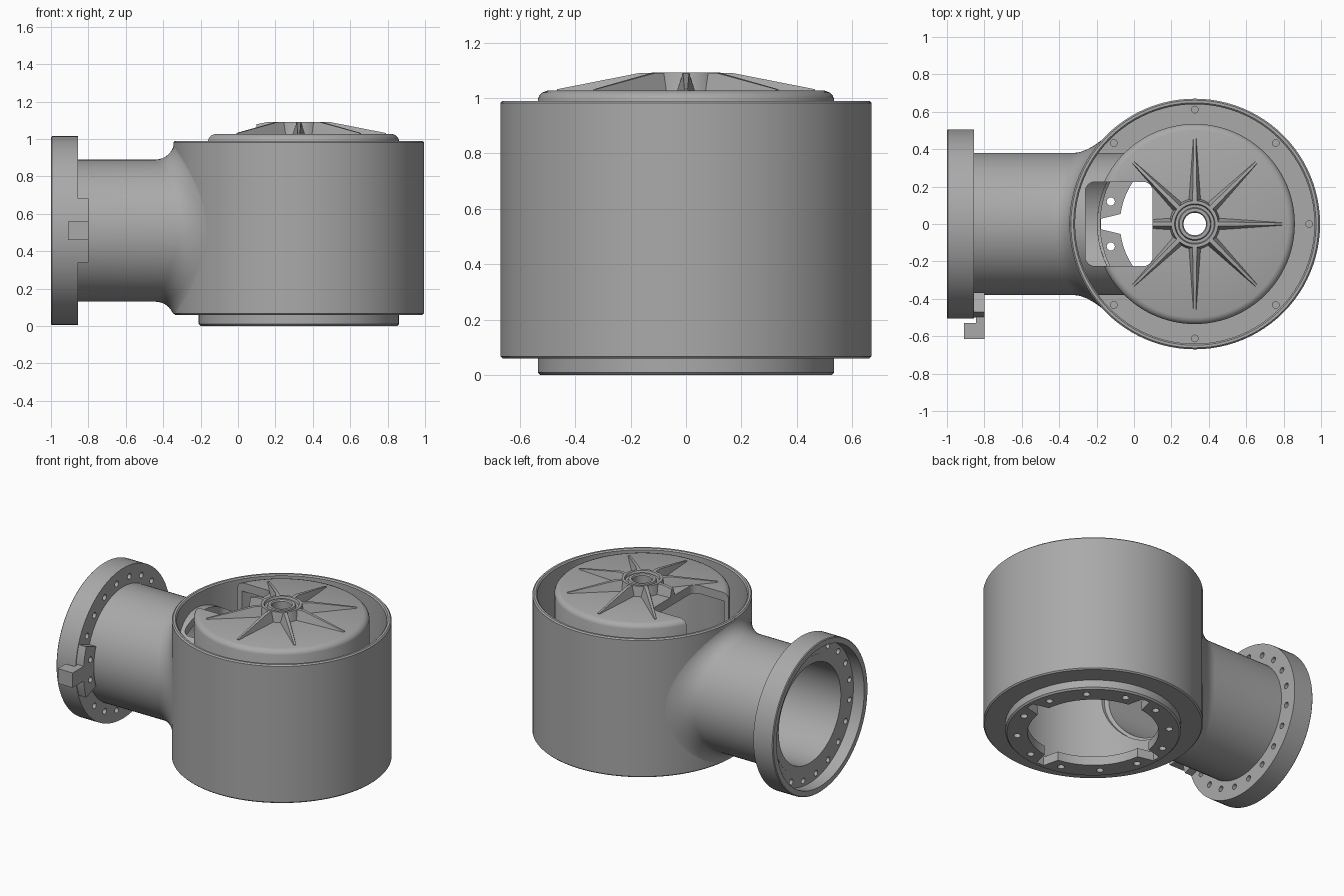
import bpy, bmesh
from math import sin, cos, pi, sqrt, radians, tau
from mathutils import Vector

cube = bpy.data.objects.get("Cube")
if cube:
    bpy.data.objects.remove(cube, do_unlink=True)

CX = 0.325      # housing axis
PZ = 0.51       # pipe axis height
SEGS = 96

metal = bpy.data.materials.new("cast_grey")
metal.use_nodes = True
GREY = (0.4, 0.4, 0.4, 1)
metal.diffuse_color = GREY
metal.node_tree.nodes["Principled BSDF"].inputs["Base Color"].default_value = GREY


def finish(name, bm):
    bmesh.ops.recalc_face_normals(bm, faces=bm.faces)
    mesh = bpy.data.meshes.new(name)
    bm.to_mesh(mesh)
    bm.free()
    mesh.materials.append(metal)
    ob = bpy.data.objects.new(name, mesh)
    bpy.context.collection.objects.link(ob)
    return ob


def skin(bm, rings, loop=False):
    """Bridge closed rings; join the last to the first, or cap both ends."""
    rows = [[bm.verts.new(p) for p in ring] for ring in rings]
    n = len(rows[0])
    pairs = list(zip(rows, rows[1:]))
    if loop:
        pairs.append((rows[-1], rows[0]))
    else:
        bm.faces.new(rows[0])
        bm.faces.new(rows[-1])
    for a, b in pairs:
        for i in range(n):
            j = (i + 1) % n
            bm.faces.new((a[i], a[j], b[j], b[i]))


def hull(bm, points):
    verts = [bm.verts.new(p) for p in points]
    bmesh.ops.convex_hull(bm, input=verts)


def box_points(x, y, z):
    return [(a, b, c) for a in x for b in y for c in z]


def polar(r, a, z):
    return (CX + r * cos(a), r * sin(a), z)


def around_pipe(x, r, a):
    return (x, r * cos(a), PZ + r * sin(a))


def circle(n):
    return [tau * i / n for i in range(n)]


def cut(ob, *cutters):
    bpy.context.view_layer.objects.active = ob
    for c in cutters:
        m = ob.modifiers.new("cut", 'BOOLEAN')
        m.operation, m.solver, m.object = 'DIFFERENCE', 'EXACT', c
        bpy.ops.object.modifier_apply(modifier=m.name)


# Housing: outer wall, annular well, inner drum, top disc, hub and base boss
profile = [(.40, 0), (.525, 0), (.535, .01), (.535, .06), (.662, .06), (.67, .068),
           (.67, .982), (.662, .99), (.648, .99), (.64, .982), (.64, .15), (.535, .15),
           (.535, .995), (.53, 1.008), (.518, 1.02), (.5, 1.027), (.135, 1.027),
           (.125, 1.092), (.108, 1.092), (.103, 1.075), (.088, 1.075), (.083, 1.088),
           (.066, 1.088), (.06, 1.08), (.06, .97), (.505, .97), (.505, .06), (.40, .06)]
bm = bmesh.new()
skin(bm, [[polar(r, a, z) for r, z in profile] for a in circle(SEGS)], loop=True)
housing = finish("housing", bm)

# Eight tapered ribs around the hub
bm = bmesh.new()
for a in circle(8):
    pts = []
    for r, z, top, base in ((.118, 1.09, .012, .035), (.17, 1.09, .011, .03), (.465, 1.032, .006, .01)):
        for s in (-1, 1):
            for zz, w in ((z, top), (1.015, base)):
                pts.append((CX + r * cos(a) - s * w * sin(a), r * sin(a) + s * w * cos(a), zz))
    hull(bm, pts)
ribs = finish("hub_ribs", bm)

# Side pipe: tube running to the drum, with a fillet on the outer wall
FIL = 0.1


def pipe_section(a):
    def wall(radius, rho, off=0):
        y = rho * cos(a)
        x, y, z = around_pipe(CX - sqrt(radius ** 2 - y * y) - off, rho, a)
        return (x, y, min(max(z, .064), .986))
    pts = [around_pipe(-.921, .33, a), around_pipe(-.921, .38, a)]
    for k in range(9):
        t = pi / 2 * k / 8
        pts.append(wall(.67, .38 + FIL * (1 - cos(t)), FIL * (1 - sin(t)) - .004))
    pts += [wall(.65, .38), wall(.52, .38), wall(.52, .33)]
    return pts


bm = bmesh.new()
skin(bm, [pipe_section(a) for a in circle(SEGS)], loop=True)
pipe = finish("side_pipe", bm)

# Pipe flange with a raised rim
bm = bmesh.new()
rim = [(-1, .465), (-1, .5), (-.995, .505), (-.855, .505), (-.855, .35), (-.92, .35), (-.92, .465)]
skin(bm, [[around_pipe(x, r, a) for x, r in rim] for a in circle(SEGS)], loop=True)
flange = finish("pipe_flange", bm)

# Bracket on the flange: arc plate
bm = bmesh.new()
plate = [(-.86, .39), (-.86, .5), (-.8, .5), (-.8, .39)]
skin(bm, [[around_pipe(x, r, pi + radians(d)) for x, r in plate] for d in range(-20, 21, 4)])
bracket = finish("bracket_plate", bm)

# Bracket arm and its neck
bm = bmesh.new()
hull(bm, box_points((-.91, -.8), (-.615, -.53), (.46, .56)))
hull(bm, box_points((-.845, -.8), (-.535, -.48), (.46, .56)))
arm = finish("bracket_arm", bm)

# Cutter: rounded window through disc, drum side and tube top
bm = bmesh.new()
outline = []
for cx, cy, start in ((.05, .175, 0), (-.21, .175, 1), (-.21, -.175, 2), (.05, -.175, 3)):
    for k in range(7):
        a = pi / 2 * (start + k / 6)
        outline.append((cx + .05 * cos(a), cy + .05 * sin(a)))
skin(bm, [[(x, y, z) for x, y in outline] for z in (.5, 1.3)])
window = finish("window_cutter", bm)

# Cutter: pipe bore through both walls
bm = bmesh.new()
skin(bm, [[around_pipe(x, .35, a) for a in circle(SEGS)] for x in (-.6, .03)])
bore = finish("bore_cutter", bm)


# Cutter: bolt holes of the well and of the base
def drill(bm, r, a, radius, z0, z1):
    x, y, _ = polar(r, a, 0)
    skin(bm, [[(x + radius * cos(t), y + radius * sin(t), z) for t in circle(16)] for z in (z0, z1)])


bm = bmesh.new()
for a in circle(8):
    drill(bm, .612, a, .018, .1, .2)
for a in circle(12):
    drill(bm, .465, a + radians(15), .022, -.1, .1)
base_holes = finish("base_hole_cutter", bm)

# Cutter: four tapered notches in the base opening
bm = bmesh.new()
for a in circle(4):
    hull(bm, [(CX + r * cos(a) - w * sin(a), r * sin(a) + w * cos(a), z)
              for r, h in ((.37, .06), (.43, .03), (.502, .028)) for w in (-h, h) for z in (-.1, .1)])
notches = finish("notch_cutter", bm)

# Cutter: ring of flange bolt holes
bm = bmesh.new()
for a in circle(20):
    _, y, z = around_pipe(0, .43, a + radians(9))
    skin(bm, [[(x, y + .019 * cos(t), z + .019 * sin(t)) for t in circle(16)] for x in (-.96, -.7)])
flange_holes = finish("flange_hole_cutter", bm)

cut(housing, bore, window, base_holes, notches)
cut(ribs, window)
cut(pipe, window)
cut(flange, flange_holes)
cut(bracket, flange_holes)
for c in (bore, window, base_holes, notches, flange_holes):
    bpy.data.objects.remove(c, do_unlink=True)

# Smooth curved faces, keep edges crisp
bpy.ops.object.select_all(action='DESELECT')
for ob in (housing, ribs, pipe, flange, bracket, arm):
    ob.select_set(True)
bpy.context.view_layer.objects.active = housing
bpy.ops.object.shade_smooth_by_angle(angle=radians(30))
